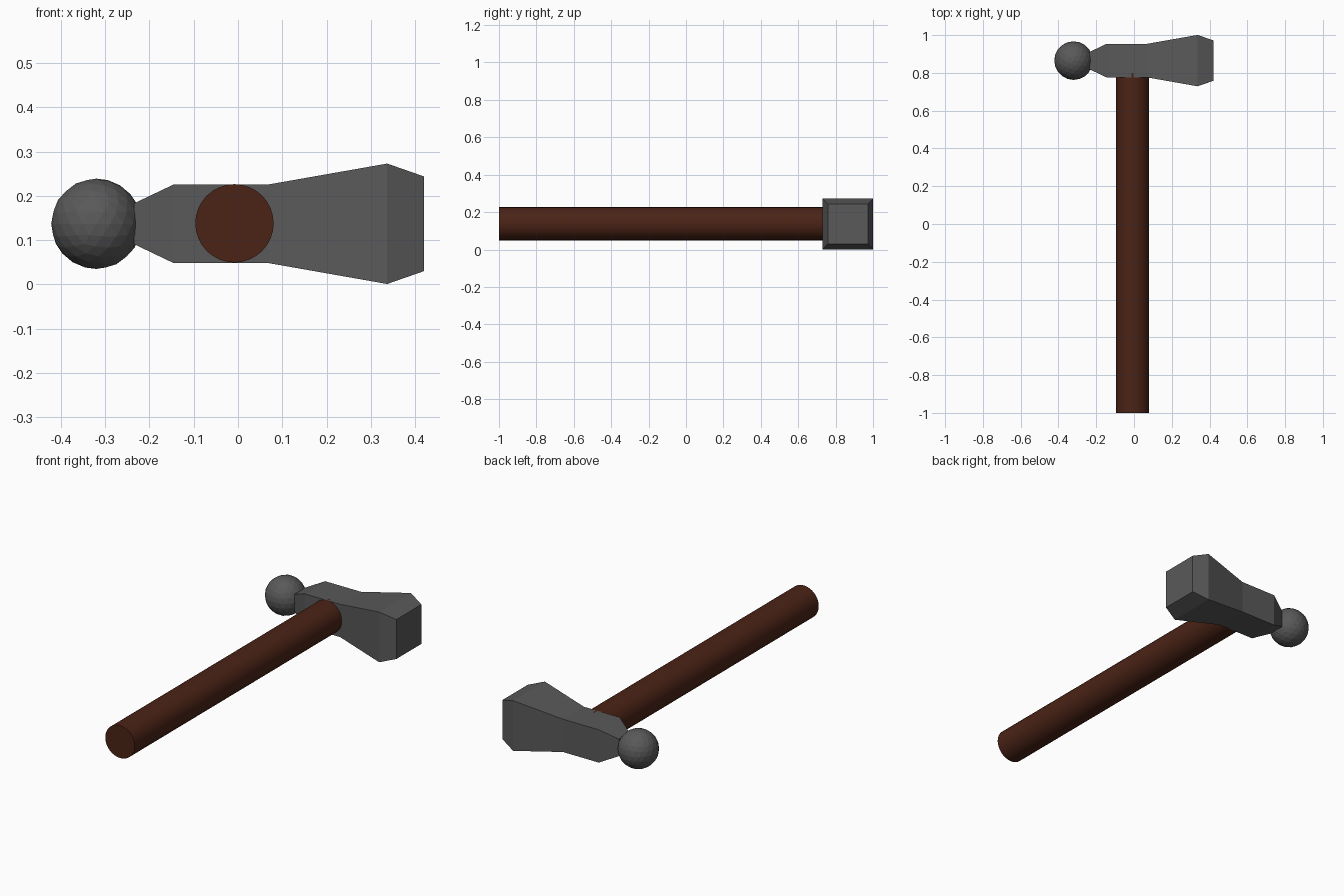
import bpy, bmesh, math

if "Cube" in bpy.data.objects:
    bpy.data.objects.remove(bpy.data.objects["Cube"])

CY, CZ = 0.865, 0.137  # axis of the hammer head


def material(name, rgb):
    mat = bpy.data.materials.new(name)
    mat.diffuse_color = (*rgb, 1)
    mat.use_nodes = True
    mat.node_tree.nodes["Principled BSDF"].inputs["Base Color"].default_value = mat.diffuse_color
    return mat


steel = material("dark_steel", (0.10, 0.10, 0.10))
wood = material("dark_wood", (0.07, 0.017, 0.008))

# Head: square sections (x, half width) lofted along x
sections = [(-0.235, 0.046), (-0.145, 0.089), (0.07, 0.089), (0.337, 0.136), (0.42, 0.107)]
bm = bmesh.new()
rings = [[bm.verts.new((x, CY + sy * h, CZ + sz * h))
          for sy, sz in ((-1, -1), (1, -1), (1, 1), (-1, 1))] for x, h in sections]
for a, b in zip(rings, rings[1:]):
    for i in range(4):
        j = (i + 1) % 4
        bm.faces.new((a[i], a[j], b[j], b[i]))
bm.faces.new(rings[0])
bm.faces.new(rings[-1])
bmesh.ops.recalc_face_normals(bm, faces=bm.faces)
mesh = bpy.data.meshes.new("hammer_head")
bm.to_mesh(mesh)
bm.free()
mesh.materials.append(steel)
bpy.context.collection.objects.link(bpy.data.objects.new("hammer_head", mesh))

# Ball peen
bpy.ops.mesh.primitive_ico_sphere_add(subdivisions=3, radius=0.102, location=(-0.32, CY, CZ))
ball = bpy.context.object
ball.name = "ball_peen"
ball.data.materials.append(steel)

# Handle, its end slightly sunk into the head
y0, y1 = -1.0, 0.80
bpy.ops.mesh.primitive_cylinder_add(vertices=32, radius=0.0885, depth=y1 - y0,
                                    location=(-0.008, (y0 + y1) / 2, CZ + 0.001),
                                    rotation=(math.pi / 2, 0, 0))
handle = bpy.context.object
handle.name = "handle"
handle.data.materials.append(wood)
bpy.ops.object.shade_smooth_by_angle(angle=math.radians(30))
